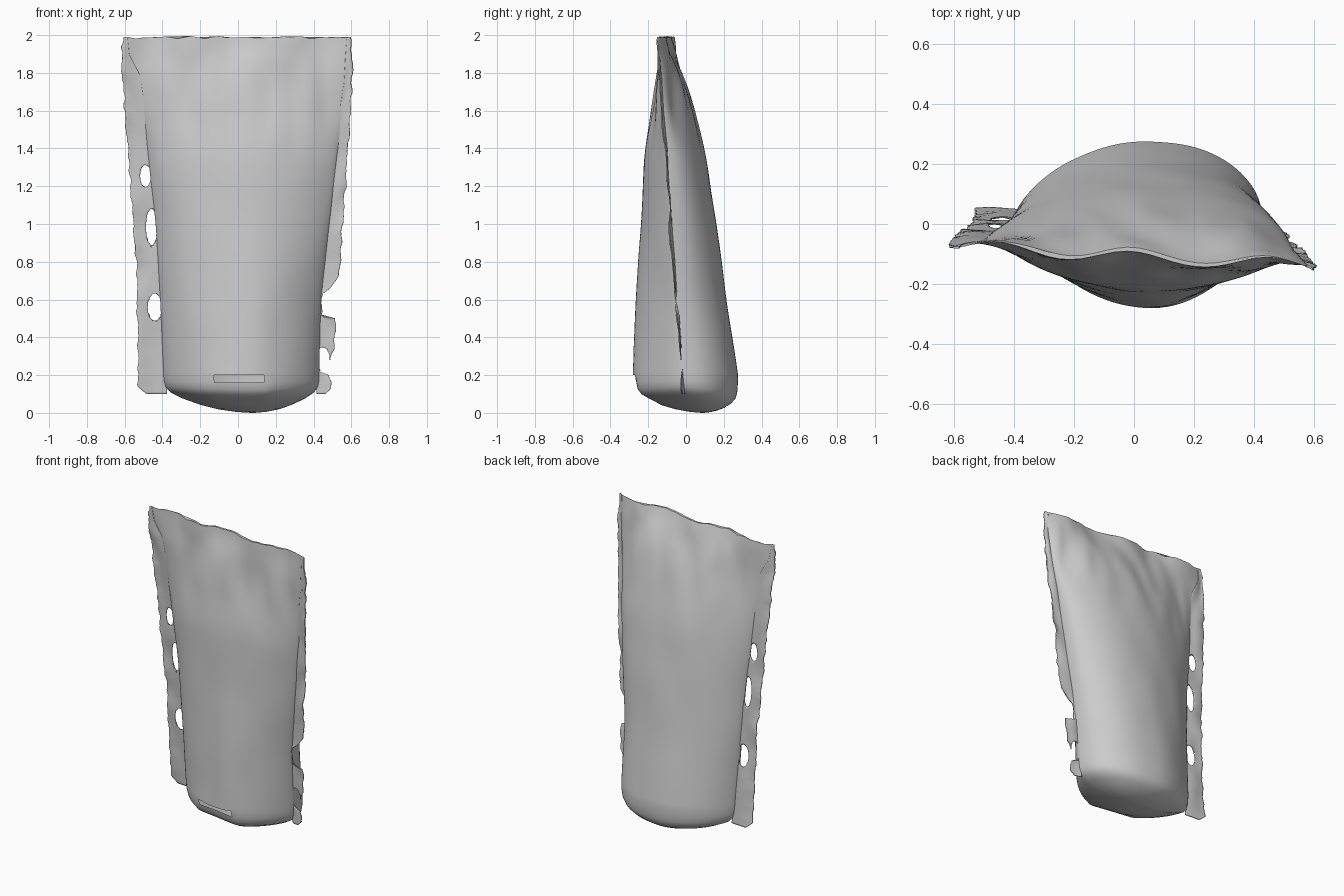
import bpy, bmesh, math
from mathutils import Vector, noise

cube = bpy.data.objects.get("Cube")
if cube:
    bpy.data.objects.remove(cube)

# One plain foil grey
foil = bpy.data.materials.new("foil_grey")
foil.use_nodes = True
GREY = (0.6, 0.6, 0.6, 1)
foil.diffuse_color = GREY
foil.node_tree.nodes["Principled BSDF"].inputs["Base Color"].default_value = GREY

# Outlines as (height, offset) pairs
FRONT = [(.1, -.28), (.2, -.28), (.8, -.25), (1.4, -.217), (1.6, -.185), (1.8, -.143), (1.9, -.125), (2, -.112)]
BACK = [(.1, .275), (.2, .275), (1.35, .108), (1.55, .058), (1.77, -.008), (1.9, -.06), (2, -.098)]
SEAM = [(.1, .02), (.65, -.02), (1.4, -.068), (1.8, -.098), (2, -.105)]
SEAM_RIGHT = [(.1, -.39), (.56, -.41), (1, -.435), (1.25, -.465), (1.6, -.5), (1.78, -.53), (1.9, -.59), (2, -.6)]
SEAM_LEFT = [(.1, .43), (.5, .435), (.65, .445), (1, .485), (1.5, .54), (1.75, .575), (2, .592)]
EDGE_RIGHT = [(.1, -.49), (.14, -.53), (.5, -.53), (.78, -.54), (1, -.55), (1.4, -.585),
              (1.8, -.61), (1.95, -.62), (1.99, -.605)]
EDGE_LEFT = [(.1, .46), (.13, .49), (.2, .48), (.22, .43), (.26, .44), (.28, .49), (.34, .51),
             (.5, .515), (.52, .44), (.63, .445), (.67, .49), (.72, .54), (.8, .54), (1.5, .59),
             (1.85, .61), (1.99, .6)]
HOLES = [(-.49, 1.255, .028, .06), (-.457, .985, .03, .1), (-.44, .56, .038, .075), (.45, .285, .036, .065)]


def at(table, z):
    """Linear lookup of an outline at height z."""
    if z <= table[0][0]:
        return table[0][1]
    for (z0, a), (z1, b) in zip(table, table[1:]):
        if z <= z1:
            return a + (b - a) * (z - z0) / (z1 - z0)
    return table[-1][1]


def soft(table, z):
    """Outline lookup with its corners rounded off."""
    r = min(.09, max(0, z - .2), 2 - z)
    return sum(at(table, z + r * k / 3) for k in range(-3, 4)) / 7


def ramp(z, low, high):
    t = max(0, min(1, (z - low) / (high - low)))
    return t * t * (3 - 2 * t)


def seam_y(x, z):
    """Depth of the side seams, with the slight twist and wavy top seal."""
    top = ramp(z, 1.7, 2)
    return at(SEAM, z) - .07 * x * (1 - .2 * top) + top * .02 * math.cos(14 * x)


def top_z(x):
    return 1.988 + .014 * noise.noise(Vector((x * 14, 3, 0)))


def wrinkle(x, z, side):
    """Soft dents, stronger folds under the top seal."""
    n = noise.noise(Vector((x * 5, z * 2.5, side * 7)))
    fold = noise.noise(Vector((x * 6 + z * 2 * x, z * 3, side * 4 + 20)))
    return .007 * n + .015 * ramp(z, 1.2, 1.75) * (1 - ramp(z, 1.85, 2)) * fold


def finish(bm, name, angle):
    bmesh.ops.remove_doubles(bm, verts=bm.verts, dist=.0005)
    bmesh.ops.recalc_face_normals(bm, faces=bm.faces)
    mesh = bpy.data.meshes.new(name)
    bm.to_mesh(mesh)
    bm.free()
    mesh.materials.append(foil)
    obj = bpy.data.objects.new(name, mesh)
    bpy.context.collection.objects.link(obj)
    bpy.ops.object.select_all(action='DESELECT')
    obj.select_set(True)
    bpy.context.view_layer.objects.active = obj
    bpy.ops.object.shade_smooth_by_angle(angle=math.radians(angle))
    return obj


# Pouch body: closed rings from the tilted base up to the flat top seal
N, ROWS = 96, 72
CAP = [(.02, 0), (.2, .006), (.4, .02), (.6, .042), (.8, .072), (.92, .097), (.975, .125), (.992, .16)]
levels = CAP + [(1, .2 + 1.8 * i / ROWS) for i in range(ROWS + 1)]


def ring_point(a, scale, z):
    h = max(z, .2)
    left, right = soft(SEAM_LEFT, h), soft(SEAM_RIGHT, h)
    u = math.cos(a)
    x = (left + right) / 2 + (left - right) / 2 * u
    mid = at(SEAM, h)
    front = math.sin(a) < 0
    # The bulge narrows towards the top corners
    power = .76 + .4 * ramp(h, 1.3, 1.85) if front else .6 - .2 * u + .3 * ramp(h, 1.3, 1.85)
    bulge = max(0, 1 - u * u) ** power * (1 + .13 * u * (1 - u * u))
    depth = soft(FRONT if front else BACK, h) - mid
    flat = bulge * (1 - ramp(h, 1.7, 2))
    y = seam_y(x, h) * (1 - flat) + mid * flat + depth * bulge
    y += wrinkle(x, h, -1 if front else 1) * min(1, bulge * 3)
    if scale < 1:
        # Base shrinks towards its lowest point, with a dent under the torn slot
        cx, cy = .08, .09
        x, y = cx + (x - cx) * scale, cy + (y - cy) * scale
        z += .035 * scale ** 3 * u * u * (1 - z / .2)
        z -= .055 * scale ** 2 * max(0, math.sin(a)) ** .7 * (1 - z / .2)
        if front and scale > .7:
            y += .035 * max(0, 1 - (x / .15) ** 2)
    if z > 1.8:
        z = 1.8 + (z - 1.8) * (top_z(x) - 1.8) / .2
    return x, y, max(0, z)


bm = bmesh.new()
rings = [[bm.verts.new(ring_point(2 * math.pi * (i + .5) / N, s, z)) for i in range(N)] for s, z in levels]
for low, high in zip(rings, rings[1:]):
    for i in range(N):
        j = (i + 1) % N
        bm.faces.new((low[i], low[j], high[j], high[i]))
bm.faces.new(rings[0])
bm.faces.new(rings[-1])
# Torn slot low on the front panel
middles = {f: f.calc_center_median() for f in bm.faces}
slot = [f for f, m in middles.items() if m.y < -.15 and -.12 < m.x < .13 and .165 < m.z < .205]
bmesh.ops.delete(bm, geom=slot, context='FACES')
finish(bm, "pouch_body", 50)


# Side flanges: thin ragged strips with torn holes
def flange(name, seam, edge, seed):
    cols, rows = 14, 190
    bm = bmesh.new()
    grid = []
    for r in range(rows + 1):
        z = .1 + 1.9 * r / rows
        inner = at(seam, z)
        rag = .011 * noise.noise(Vector((z * 16, seed, 0))) + .005 * noise.noise(Vector((z * 45, seed, 5)))
        outer = at(edge, z) + rag
        inner -= math.copysign(.015, inner)
        if abs(outer) < abs(inner):
            outer = inner
        row = []
        for c in range(cols + 1):
            t = c / cols
            x = inner + (outer - inner) * t
            zz = z if z < 1.8 else 1.8 + (z - 1.8) * (top_z(x) - 1.8) / .2
            y = seam_y(x, z) + t * .022 * noise.noise(Vector((z * 5, seed, t)))
            # Snap nearby points onto the hole rims
            for hx, hz, rx, rz in HOLES:
                dx, dz = (x - hx) / rx, (zz - hz) / rz
                d = math.hypot(dx, dz)
                if .75 < d < 1.12:
                    x, zz = hx + dx / d * rx, hz + dz / d * rz
            row.append(bm.verts.new((x, y, zz)))
        grid.append(row)
    for a, b in zip(grid, grid[1:]):
        for c in range(cols):
            quad = (a[c], a[c + 1], b[c + 1], b[c])
            m = sum((v.co for v in quad), Vector()) / 4
            if not any(math.hypot((m.x - h[0]) / h[2], (m.z - h[1]) / h[3]) < .97 for h in HOLES):
                bm.faces.new(quad)
    bmesh.ops.delete(bm, geom=[v for v in bm.verts if not v.link_faces], context='VERTS')
    obj = finish(bm, name, 60)
    solid = obj.modifiers.new("thickness", 'SOLIDIFY')
    solid.thickness = .006
    solid.offset = 0


flange("right_flange", SEAM_RIGHT, EDGE_RIGHT, 2.3)
flange("left_flange", SEAM_LEFT, EDGE_LEFT, 8.7)
